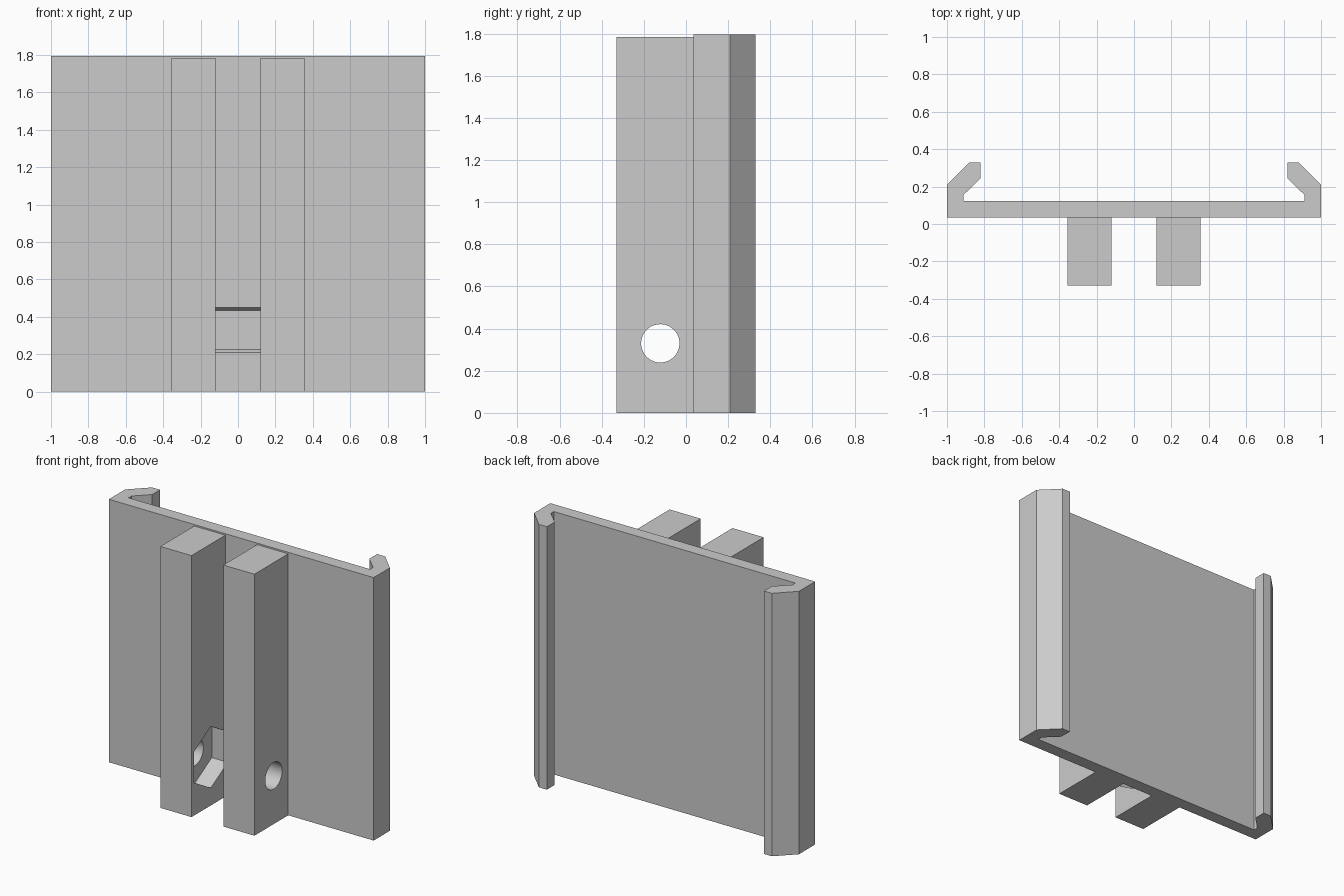
import bpy
import bmesh
import math
from mathutils import Matrix

if "Cube" in bpy.data.objects:
    bpy.data.objects.remove(bpy.data.objects["Cube"], do_unlink=True)

HEIGHT, RAIL_HEIGHT = 1.795, 1.785
FRONT, PLATE_FRONT, PLATE_BACK = -0.33, 0.035, 0.123
RAIL_IN, RAIL_OUT = 0.12, 0.355
BOLT_Y, BOLT_Z = -0.122, 0.33

grey = bpy.data.materials.new("light grey plastic")
grey.use_nodes = True
colour = (0.6, 0.6, 0.6, 1)
grey.diffuse_color = colour
grey.node_tree.nodes["Principled BSDF"].inputs["Base Color"].default_value = colour


def add_object(name, bm):
    bmesh.ops.recalc_face_normals(bm, faces=bm.faces)
    mesh = bpy.data.meshes.new(name)
    bm.to_mesh(mesh)
    bm.free()
    mesh.materials.append(grey)
    obj = bpy.data.objects.new(name, mesh)
    bpy.context.collection.objects.link(obj)
    return obj


def extrude_up(name, outline, height):
    bm = bmesh.new()
    face = bm.faces.new([bm.verts.new((x, y, 0)) for x, y in outline])
    ext = bmesh.ops.extrude_face_region(bm, geom=[face])
    top = [v for v in ext["geom"] if isinstance(v, bmesh.types.BMVert)]
    bmesh.ops.translate(bm, verts=top, vec=(0, 0, height))
    return add_object(name, bm)


def cross_cutter(name, sides, radius, length):
    # Prism along x through the bolt axis, with a corner pointing up
    bm = bmesh.new()
    bmesh.ops.create_cone(bm, cap_ends=True, segments=sides, radius1=radius,
                          radius2=radius, depth=length,
                          matrix=Matrix.Translation((0, BOLT_Y, BOLT_Z))
                          @ Matrix.Rotation(math.pi / 2, 4, "Y")
                          @ Matrix.Rotation(math.pi / 2, 4, "Z"))
    # Put the corners on the vertical axis
    top = max(v.co.z for v in bm.verts)
    if top < BOLT_Z + radius * 0.99:
        bmesh.ops.rotate(bm, verts=bm.verts, cent=(0, BOLT_Y, BOLT_Z),
                         matrix=Matrix.Rotation(math.pi / sides, 3, "X"))
    cutter = add_object(name, bm)
    cutter.hide_render = True
    return cutter


def cut(obj, cutter):
    bpy.ops.object.select_all(action="DESELECT")
    bpy.context.view_layer.objects.active = obj
    obj.select_set(True)
    mod = obj.modifiers.new("cut", "BOOLEAN")
    mod.operation = "DIFFERENCE"
    mod.solver = "EXACT"
    mod.object = cutter
    bpy.ops.object.modifier_apply(modifier=mod.name)


# Back plate with a hooked lip on both edges
half = [(1, PLATE_FRONT), (1, 0.21), (0.88, 0.33), (0.82, 0.33),
        (0.82, 0.245), (0.912, 0.155), (0.912, PLATE_BACK)]
outline = half + [(-x, y) for x, y in reversed(half)]
plate = extrude_up("hooked_plate", outline, HEIGHT)

# Two upright rails on the front
rails = []
for side, name in ((1, "left_rail"), (-1, "right_rail")):
    xs = (side * RAIL_IN, side * RAIL_OUT)
    rails.append(extrude_up(name, [(xs[0], FRONT), (xs[1], FRONT),
                                   (xs[1], PLATE_FRONT), (xs[0], PLATE_FRONT)],
                            RAIL_HEIGHT))

# Hexagonal pocket between the rails and a round bolt hole through them
pocket = cross_cutter("pocket_cutter", 6, 0.21, 0.48)
hole = cross_cutter("hole_cutter", 48, 0.091, 1)
cut(plate, pocket)
for rail in rails:
    cut(rail, pocket)
    cut(rail, hole)
for cutter in (pocket, hole):
    bpy.data.objects.remove(cutter, do_unlink=True)

# Smooth the hole walls only
for obj in [plate] + rails:
    bpy.ops.object.select_all(action="DESELECT")
    bpy.context.view_layer.objects.active = obj
    obj.select_set(True)
    bpy.ops.object.shade_smooth_by_angle(angle=math.radians(30))
